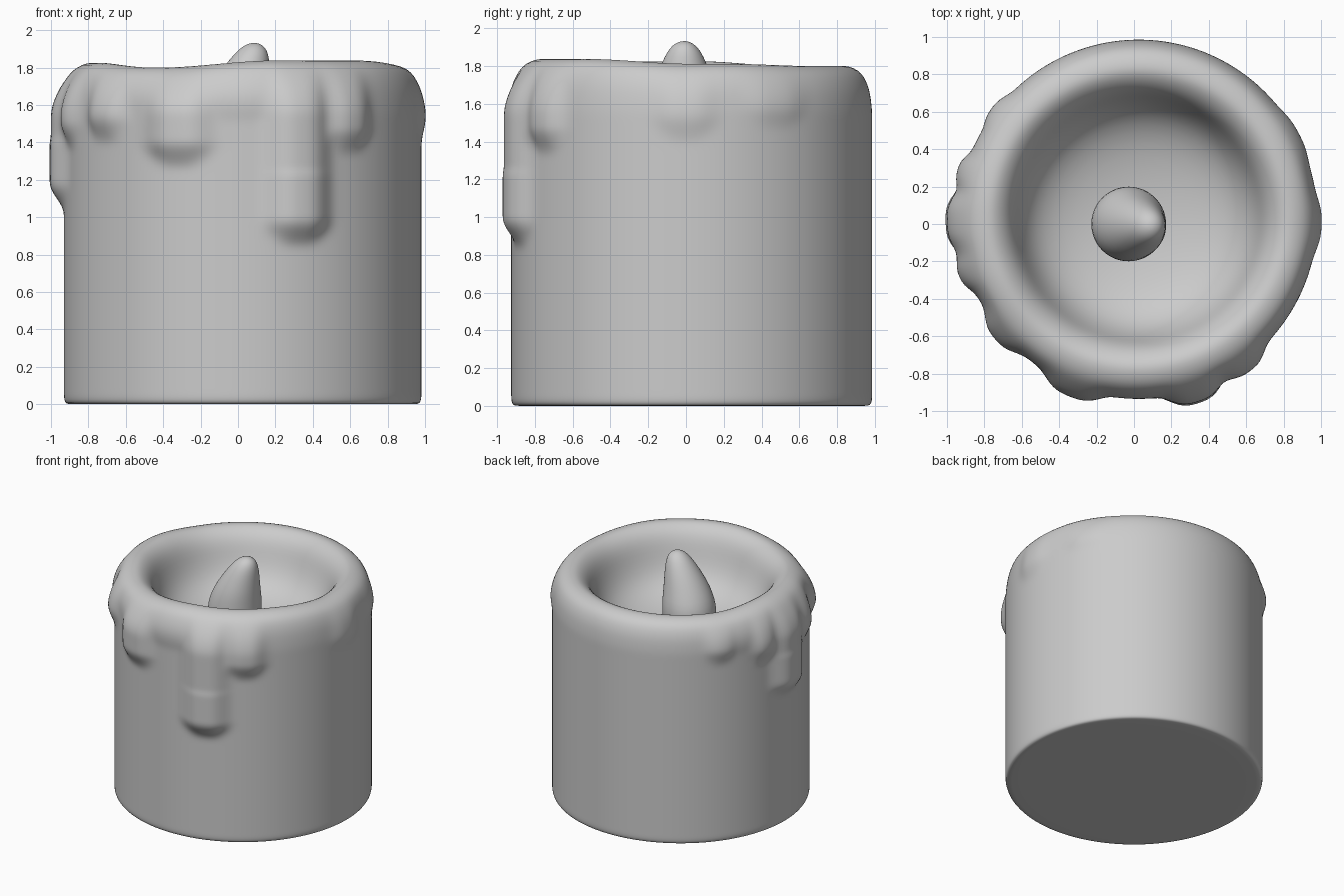
import bpy, bmesh, math

if "Cube" in bpy.data.objects:
    bpy.data.objects.remove(bpy.data.objects["Cube"])

CX, CY, SEG = 0.025, 0.03, 120


def ease(t):
    t = max(0.0, min(1.0, t))
    return t * t * (3 - 2 * t)


def bump(a, centre, half):
    d = abs((a - centre + 180) % 360 - 180)
    return ease((half - d) / (half * 0.75))


def loft(name, rings, cap_low, cap_high):
    """Join rings of points, closing the ends as fans to a centre point."""
    bm = bmesh.new()
    rows = [[bm.verts.new(p) for p in ring] for ring in rings]
    for lo, hi in zip(rows, rows[1:]):
        n = len(lo)
        for i in range(n):
            j = (i + 1) % n
            bm.faces.new((lo[i], lo[j], hi[j], hi[i]))
    for row, cap in ((rows[0], cap_low), (rows[-1], cap_high)):
        c = bm.verts.new(cap)
        for i in range(len(row)):
            bm.faces.new((row[i], row[(i + 1) % len(row)], c))
    bmesh.ops.recalc_face_normals(bm, faces=bm.faces)
    for f in bm.faces:
        f.smooth = True
    me = bpy.data.meshes.new(name)
    bm.to_mesh(me)
    bm.free()
    ob = bpy.data.objects.new(name, me)
    bpy.context.collection.objects.link(ob)
    sub = ob.modifiers.new("smooth", 'SUBSURF')
    sub.levels = sub.render_levels = 1
    return ob


# Wax runs: angle, half width in degrees, lower end, thickness
DRIPS = [(-72, 13, 0.83, 0.075), (-111, 14, 1.25, 0.06), (-54, 11, 1.32, 0.05),
         (-140, 11, 1.38, 0.045), (181, 14, 1.02, 0.07), (-163, 9, 1.35, 0.05),
         (165, 8, 1.36, 0.045), (143, 9, 1.43, 0.03), (-2, 12, 1.38, 0.022),
         (28, 14, 1.45, 0.018), (-92, 52, 1.50, 0.022), (172, 42, 1.48, 0.015)]


def wax(a, z):
    best = 0.0
    for ang, half, low, thick in DRIPS:
        # rounded lower tip: the run narrows as it ends
        k = ease((z - low) / 0.16)
        swell = 1.0 if z > low + 0.4 else 1.1
        best = max(best, thick * k * swell * bump(a, ang, half * (0.6 + 0.4 * k)))
    return best * (1 - ease((z - 1.55) / 0.26))


# Candle profile: base, wall, rounded rim, hollow bowl
profile = [(0.90, 0.0), (0.938, 0.0), (0.952, 0.012), (0.956, 0.04)]
profile += [(0.956, 0.07 + 0.034 * i) for i in range(44)]
outer = [(0.955, 1.57), (0.95, 1.62), (0.942, 1.67), (0.925, 1.72),
         (0.90, 1.763), (0.86, 1.79), (0.81, 1.803)]
inner = [(0.77, 1.797), (0.73, 1.772), (0.695, 1.735), (0.665, 1.68), (0.64, 1.61),
         (0.605, 1.53), (0.55, 1.45), (0.46, 1.385), (0.34, 1.34), (0.18, 1.31)]
n_out = len(profile) + len(outer)
profile += outer + inner

rings = []
for k, (r, z) in enumerate(profile):
    ring = []
    for i in range(SEG):
        a = 360 * i / SEG
        t = math.radians(a)
        rr = r + (wax(a, z) if k < n_out else 0)
        # uneven rim height
        lift = 0.038 * bump(a, -62, 60) + 0.025 * bump(a, 188, 45) + 0.012 * bump(a, 0, 50)
        zz = z + lift * ease((z - 1.5) / 0.28)
        ring.append((CX + rr * math.cos(t), CY + rr * math.sin(t), zz))
    rings.append(ring)
loft("candle_body", rings, (CX, CY, 0), (CX, CY, 1.30))

# Leaning teardrop flame: centre x, radius, height
flame = [(-0.03, 0.10, 1.29), (-0.03, 0.165, 1.34), (-0.03, 0.196, 1.41),
         (-0.03, 0.203, 1.48), (-0.023, 0.196, 1.56), (-0.002, 0.175, 1.65),
         (0.025, 0.147, 1.74), (0.053, 0.117, 1.82), (0.072, 0.09, 1.875),
         (0.082, 0.062, 1.91), (0.085, 0.03, 1.928)]
rings = [[(x + r * math.cos(2 * math.pi * i / 32), -0.01 + 0.01 * (z < 1.6) +
           r * math.sin(2 * math.pi * i / 32), z) for i in range(32)] for x, r, z in flame]
loft("flame", rings, (-0.03, 0, 1.27), (0.085, -0.01, 1.933))
